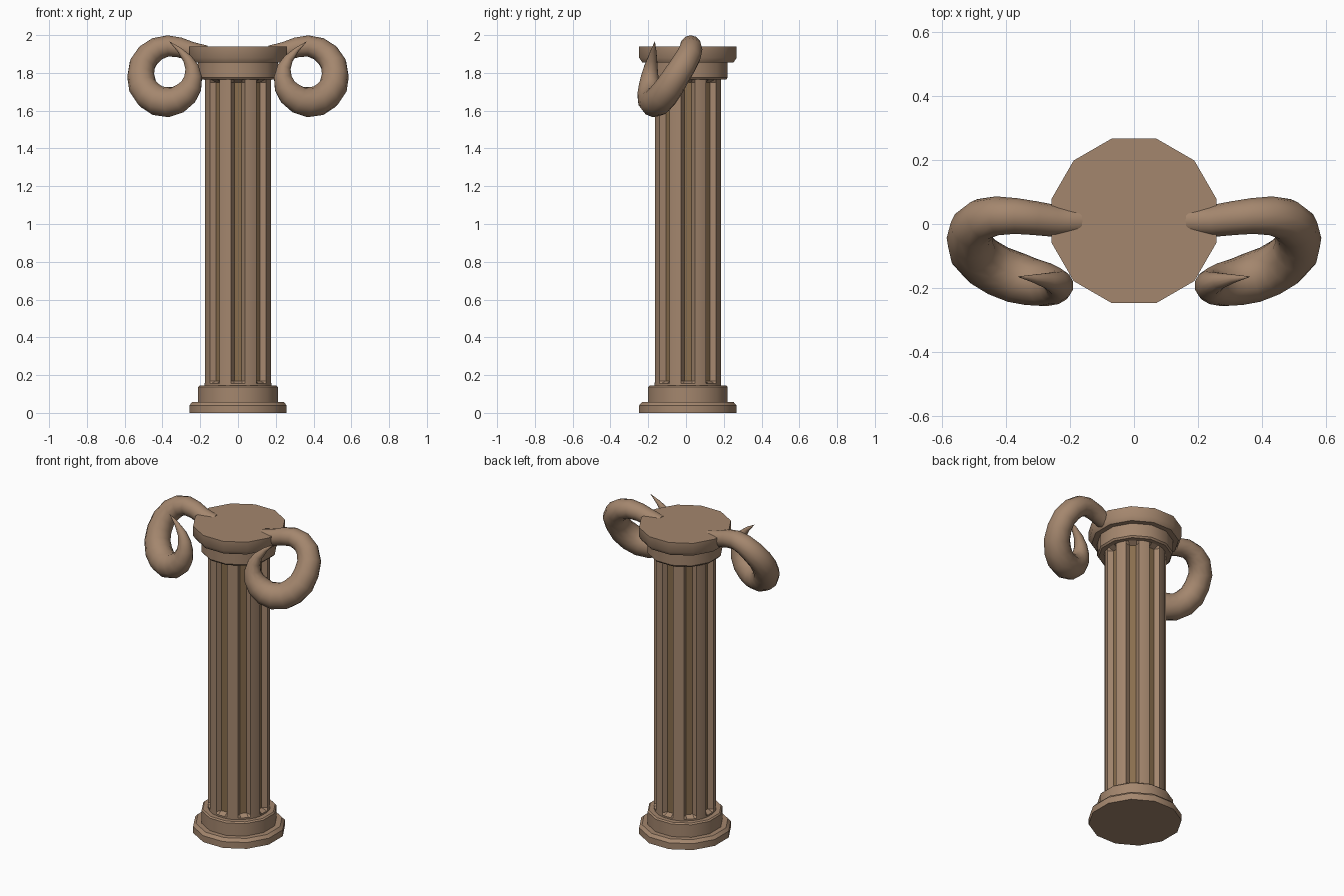
import bpy, bmesh, math

if "Cube" in bpy.data.objects:
    bpy.data.objects.remove(bpy.data.objects["Cube"])

CY = 0.01  # column axis sits slightly behind the origin


def material(name, rgb):
    m = bpy.data.materials.new(name)
    m.diffuse_color = (*rgb, 1)
    m.use_nodes = True
    m.node_tree.nodes["Principled BSDF"].inputs["Base Color"].default_value = m.diffuse_color
    return m


STONE = material("stone", (0.37, 0.24, 0.155))
GROOVE = material("groove_stone", (0.25, 0.155, 0.075))


def finish(ob, angle=35):
    bpy.ops.object.select_all(action='DESELECT')
    ob.select_set(True)
    bpy.context.view_layer.objects.active = ob
    bpy.ops.object.shade_smooth_by_angle(angle=math.radians(angle))


def loft(name, rings, groove=None):
    """Skin a stack of rings; each ring is (z, [(radius, angle in degrees)...])."""
    bm = bmesh.new()
    loops = [[bm.verts.new((r * math.cos(math.radians(a)), CY + r * math.sin(math.radians(a)), z))
              for r, a in pts] for z, pts in rings]
    n = len(loops[0])
    for k, (lo, hi) in enumerate(zip(loops, loops[1:])):
        for i in range(n):
            j = (i + 1) % n
            f = bm.faces.new((lo[i], lo[j], hi[j], hi[i]))
            if groove and groove(k, i):
                f.material_index = 1
    bm.faces.new(loops[0][::-1])
    bm.faces.new(loops[-1])
    me = bpy.data.meshes.new(name)
    bm.to_mesh(me)
    bm.free()
    me.materials.append(STONE)
    me.materials.append(GROOVE)
    ob = bpy.data.objects.new(name, me)
    bpy.context.collection.objects.link(ob)
    finish(ob)
    return ob


def lathe(name, profile, sides=12):
    loft(name, [(z, [(r, 360 * (i + 0.5) / sides) for i in range(sides)]) for r, z in profile])


# Stepped base and capital
lathe("base_plinth", [(0.267, 0), (0.267, 0.04), (0.25, 0.058), (0.2, 0.058)])
lathe("base_ring", [(0.218, 0.05), (0.218, 0.137), (0.21, 0.145), (0.17, 0.145)])
lathe("capital_ring", [(0.17, 1.765), (0.21, 1.765), (0.218, 1.775), (0.218, 1.865)])
lathe("capital_slab", [(0.2, 1.855), (0.25, 1.855), (0.267, 1.88), (0.267, 1.94)])


# Shaft with eight flutes, each with a flat floor and sloping walls
def shaft_ring(floor):
    pts = []
    for i in range(8):
        a = 45 * i
        pts += [(0.178, a - 12), (floor, a - 7.5), (floor, a + 7.5), (0.178, a + 12), (0.18, a + 22.5)]
    return pts


loft("fluted_shaft",
     [(0.12, shaft_ring(0.178)), (0.155, shaft_ring(0.178)), (0.17, shaft_ring(0.147)),
      (1.75, shaft_ring(0.147)), (1.765, shaft_ring(0.178)), (1.80, shaft_ring(0.178))],
     groove=lambda k, i: k == 2 and i % 5 == 1)

# Curled horns: x, y, z, thickness radius along the path
HORN = [(0.17, 0.01, 1.90, 0.045), (0.25, 0.01, 1.915, 0.05), (0.37, 0.025, 1.943, 0.056),
        (0.475, 0.015, 1.893, 0.066), (0.515, -0.05, 1.785, 0.072), (0.47, -0.12, 1.682, 0.079),
        (0.37, -0.168, 1.645, 0.08), (0.277, -0.19, 1.69, 0.069), (0.237, -0.192, 1.78, 0.048),
        (0.268, -0.178, 1.875, 0.026), (0.362, -0.165, 1.965, 0.001)]


def horn(name, side):
    cu = bpy.data.curves.new(name, 'CURVE')
    cu.dimensions = '3D'
    cu.bevel_depth = 1
    cu.bevel_resolution = 4
    cu.resolution_u = 2
    cu.use_fill_caps = True
    sp = cu.splines.new('BEZIER')
    sp.bezier_points.add(len(HORN) - 1)
    for p, (x, y, z, r) in zip(sp.bezier_points, HORN):
        p.co = (side * x, y, z)
        p.radius = r
        p.handle_left_type = p.handle_right_type = 'AUTO'
    cu.materials.append(STONE)
    ob = bpy.data.objects.new(name, cu)
    bpy.context.collection.objects.link(ob)
    bpy.ops.object.select_all(action='DESELECT')
    ob.select_set(True)
    bpy.context.view_layer.objects.active = ob
    bpy.ops.object.convert(target='MESH')
    finish(bpy.context.view_layer.objects.active, 60)


horn("right_horn", 1)
horn("left_horn", -1)
